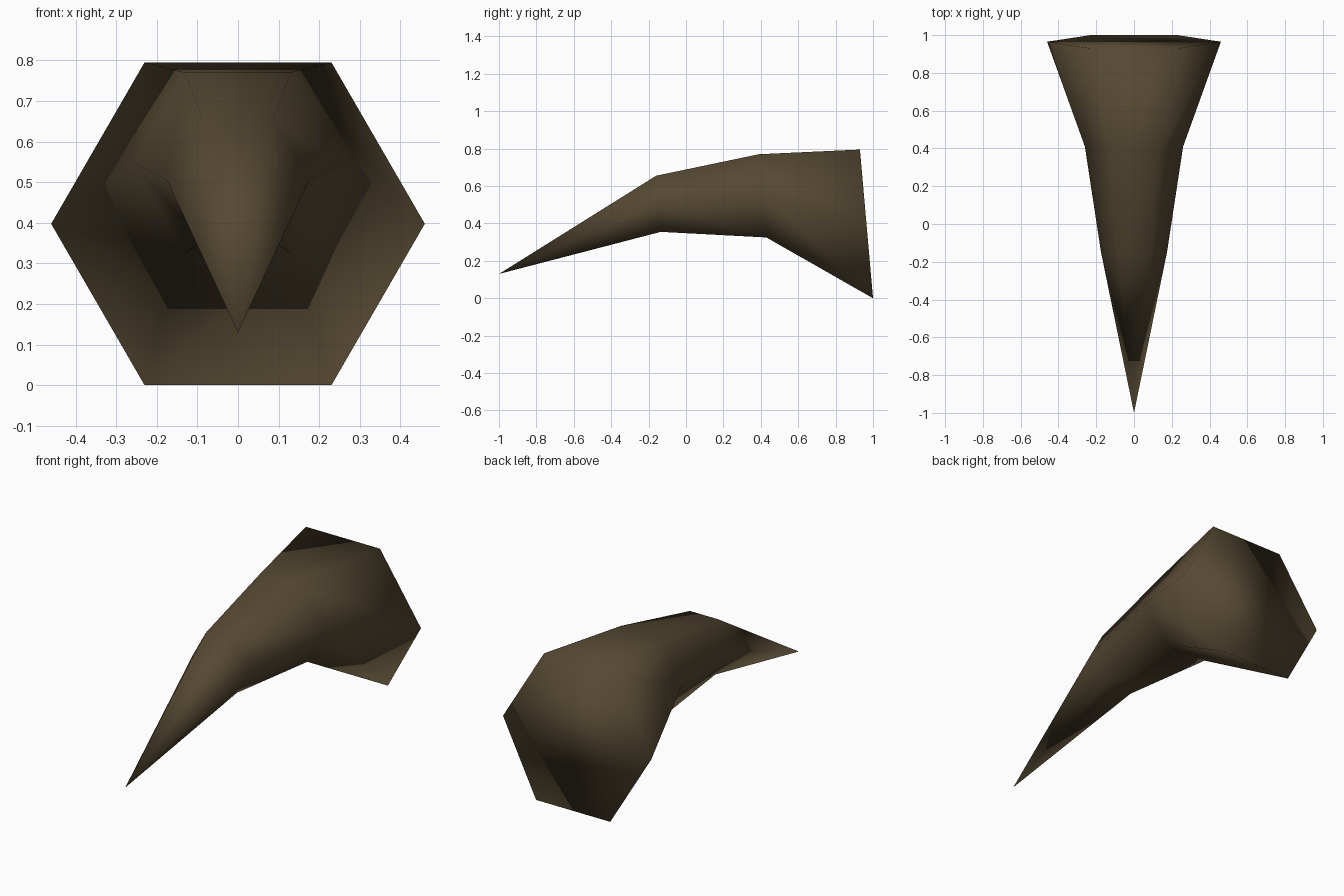
import bpy, bmesh, math

if "Cube" in bpy.data.objects:
    bpy.data.objects.remove(bpy.data.objects["Cube"])

# Hexagonal cross-sections, back to front:
# (half width, top y, top z, bottom y, bottom z)
SECTIONS = [
    (0.46, 0.93, 0.795, 1.00, 0.0),
    (0.26, 0.39, 0.77, 0.43, 0.325),
    (0.175, -0.16, 0.655, -0.135, 0.355),
]
TIP = (0, -1.0, 0.13)
SIDES = 6

bm = bmesh.new()


def ring(half_width, top_y, top_z, bottom_y, bottom_z):
    """Tilted hexagon with flat top and bottom edges."""
    verts = []
    for i in range(SIDES):
        a = 2 * math.pi * i / SIDES
        t = 0.5 + 0.5 * math.sin(a) / math.sin(math.pi / 3)
        verts.append(bm.verts.new((half_width * math.cos(a),
                                   bottom_y + t * (top_y - bottom_y),
                                   bottom_z + t * (top_z - bottom_z))))
    return verts


# Curved body, flat back cap and pointed tip
rings = [ring(*s) for s in SECTIONS]
bm.faces.new(rings[0])
for a, b in zip(rings, rings[1:]):
    for i in range(SIDES):
        j = (i + 1) % SIDES
        bm.faces.new((a[i], a[j], b[j], b[i]))
tip = bm.verts.new(TIP)
for i in range(SIDES):
    bm.faces.new((rings[-1][i], rings[-1][(i + 1) % SIDES], tip))

bmesh.ops.recalc_face_normals(bm, faces=bm.faces)
for f in bm.faces:
    f.smooth = True

mesh = bpy.data.meshes.new("horn")
bm.to_mesh(mesh)
bm.free()

# Dark brown horn colour
mat = bpy.data.materials.new("dark brown")
mat.diffuse_color = (0.092, 0.066, 0.032, 1)
mat.use_nodes = True
mat.node_tree.nodes["Principled BSDF"].inputs["Base Color"].default_value = mat.diffuse_color
mesh.materials.append(mat)

horn = bpy.data.objects.new("horn", mesh)
bpy.context.collection.objects.link(horn)
